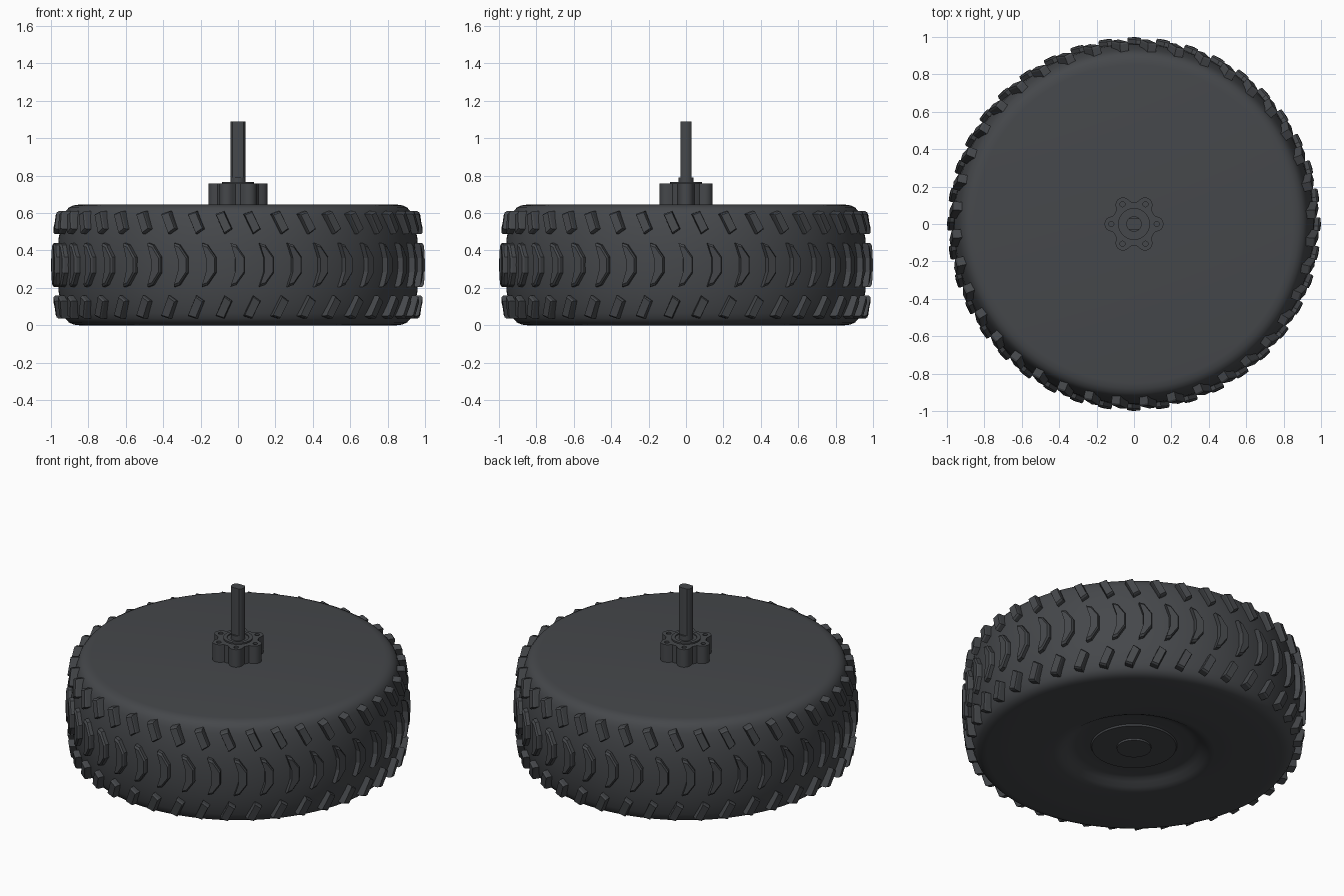
import bpy, bmesh
from math import sin, cos, pi, radians

if "Cube" in bpy.data.objects:
    bpy.data.objects.remove(bpy.data.objects["Cube"])

rubber = bpy.data.materials.new("dark_grey")
rubber.diffuse_color = (0.06, 0.064, 0.07, 1)
rubber.use_nodes = True
rubber.node_tree.nodes["Principled BSDF"].inputs["Base Color"].default_value = rubber.diffuse_color


def finish(name, bm, angle=30):
    bmesh.ops.remove_doubles(bm, verts=bm.verts, dist=1e-5)
    bmesh.ops.recalc_face_normals(bm, faces=bm.faces)
    me = bpy.data.meshes.new(name)
    bm.to_mesh(me)
    bm.free()
    me.materials.append(rubber)
    ob = bpy.data.objects.new(name, me)
    bpy.context.collection.objects.link(ob)
    bpy.ops.object.select_all(action='DESELECT')
    ob.select_set(True)
    bpy.context.view_layer.objects.active = ob
    if angle:
        bpy.ops.object.shade_smooth_by_angle(angle=radians(angle))
    return ob


def lathe(name, profile, steps=128):
    bm = bmesh.new()
    vs = [bm.verts.new((r, 0, z)) for r, z in profile]
    es = [bm.edges.new(p) for p in zip(vs, vs[1:])]
    bmesh.ops.spin(bm, geom=vs + es, cent=(0, 0, 0), axis=(0, 0, 1),
                   angle=2 * pi, steps=steps)
    return finish(name, bm)


def add_prism(bm, outline, z0, z1):
    lo = [bm.verts.new((x, y, z0)) for x, y in outline]
    hi = [bm.verts.new((x, y, z1)) for x, y in outline]
    bm.faces.new(lo)
    bm.faces.new(hi)
    n = len(lo)
    for i in range(n):
        j = (i + 1) % n
        bm.faces.new((lo[i], lo[j], hi[j], hi[i]))


def circle(r, n, cx=0, cy=0):
    return [(cx + r * cos(2 * pi * i / n), cy + r * sin(2 * pi * i / n)) for i in range(n)]


# Tyre body: crowned tread, flat top, dished underside with raised centre
H = 0.645
M = H / 2
side = [(0.85, 0), (0.88, 0.004), (0.905, 0.016), (0.922, 0.036), (0.934, 0.065),
        (0.948, 0.12), (0.959, 0.18), (0.965, 0.25)]
dish = [(0, 0.028), (0.1, 0.028), (0.1, 0.04), (0.245, 0.04), (0.25, 0.05), (0.34, 0.05),
        (0.365, 0.045), (0.39, 0.032), (0.42, 0.013), (0.445, 0.003), (0.47, 0)]
lathe("tyre_body", dish + side + [(0.967, M)] +
      [(r, H - z) for r, z in reversed(side)] + [(0, H)])

# Tread blocks: a chevron row between two mirrored, staggered rows of slanted lugs
chevron = [(-0.04, 0.44), (-0.01, 0.43), (0.036, 0.365), (0.036, 0.28),
           (-0.01, 0.215), (-0.04, 0.205), (-0.015, 0.285), (-0.015, 0.36)]
lug = [(-0.045, 0.595), (0.0, 0.61), (0.045, 0.515), (0.005, 0.487)]
low_lug = [(t, H - z) for t, z in lug]
COUNT = 40


def crown(z):
    return 0.999 - 0.33 * (z - M) ** 2


def add_block(bm, outline, ang):
    ct = sum(p[0] for p in outline) / len(outline)
    cz = sum(p[1] for p in outline) / len(outline)

    def ring(offset, k):
        out = []
        for t, z in outline:
            r = crown(z) + offset
            t2, z2 = ct + (t - ct) * k, cz + (z - cz) * k
            out.append(bm.verts.new((r * cos(ang) - t2 * sin(ang),
                                     r * sin(ang) + t2 * cos(ang), z2)))
        return out
    rings = [ring(-0.08, 1), ring(-0.01, 1), ring(0, 0.88)]
    n = len(outline)
    for a, b in zip(rings, rings[1:]):
        for i in range(n):
            j = (i + 1) % n
            bm.faces.new((a[i], a[j], b[j], b[i]))
    bm.faces.new(rings[0])
    bm.faces.new(rings[-1])


for name, shape, shift in (("tread_chevrons", chevron, 0), ("upper_lugs", lug, 0.5),
                           ("lower_lugs", low_lug, 0.5)):
    bm = bmesh.new()
    for i in range(COUNT):
        add_block(bm, shape, 2 * pi * (i + shift) / COUNT - pi / 2)
    finish(name, bm, None)

# Hub: six-lobed flange with a bolt hole in each lobe
outline = []
for k in range(6):
    a = k * pi / 3
    pts = [(0.118 + 0.04 * cos(radians(d)), 0.04 * sin(radians(d))) for d in range(-80, 81, 20)]
    pts += [(0.118 * cos(radians(d)), 0.118 * sin(radians(d))) for d in (23, 27, 33, 37)]
    outline += [(x * cos(a) - y * sin(a), x * sin(a) + y * cos(a)) for x, y in pts]
bm = bmesh.new()
add_prism(bm, outline, 0.62, 0.757)
hub = finish("hub_flange", bm)
bm = bmesh.new()
for k in range(6):
    add_prism(bm, circle(0.014, 16, 0.122 * cos(k * pi / 3), 0.122 * sin(k * pi / 3)), 0.7, 0.8)
cutter = finish("bolt_hole_cutter", bm, None)
cutter.hide_render = True
cutter.hide_set(True)
mod = hub.modifiers.new("bolt_holes", 'BOOLEAN')
mod.object = cutter
mod.operation = 'DIFFERENCE'
mod.solver = 'EXACT'

# Collar ring on the flange
lathe("hub_collar", [(0.085, 0.74), (0.085, 0.766), (0.063, 0.766), (0.063, 0.759), (0, 0.759)], 48)

# Axle: round base, then a shaft with two flats
bm = bmesh.new()
add_prism(bm, circle(0.041, 32), 0.74, 0.79)
finish("axle_base", bm)
bm = bmesh.new()
flat = [(x, max(-0.03, min(0.03, y))) for x, y in circle(0.041, 48)]
add_prism(bm, [p for p in flat if abs(p[1]) < 0.0299 or abs(p[0]) > 0.024], 0.78, 1.09)
finish("axle_shaft", bm)
